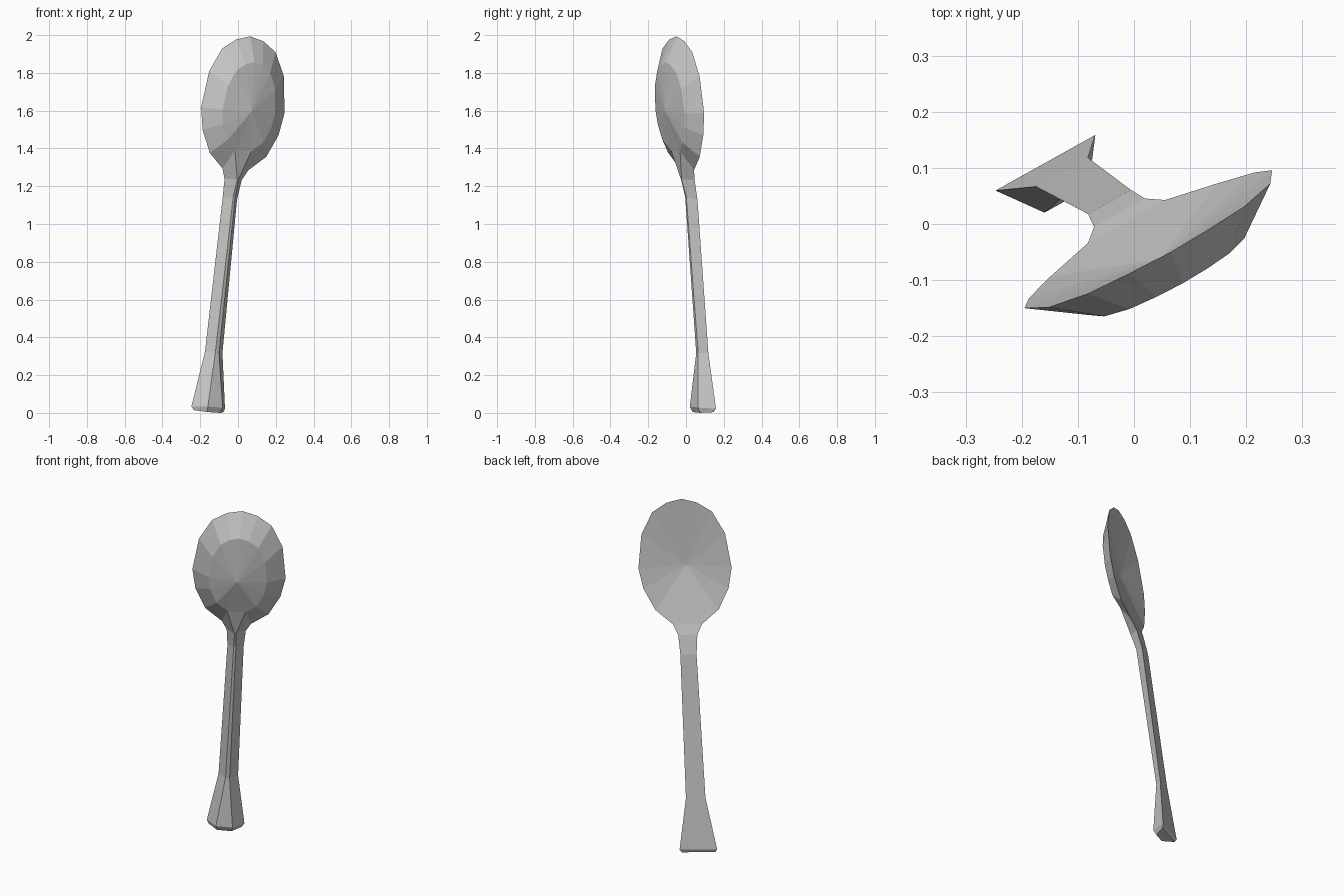
import bpy, bmesh
from mathutils import Matrix, Vector

cube = bpy.data.objects.get("Cube")
if cube:
    bpy.data.objects.remove(cube, do_unlink=True)

# One plain metal colour
metal = bpy.data.materials.new("light_grey_metal")
metal.use_nodes = True
colour = (0.6, 0.6, 0.6, 1)
metal.diffuse_color = colour
metal.node_tree.nodes["Principled BSDF"].inputs["Base Color"].default_value = colour

# Leaning frame of the spoon: across, out of the hollow side, along the handle
base = Vector((-0.159, 0.11, 0.025))
along = Vector((0.224, -0.16, 1.975)).normalized()
across = Vector((0.877, 0.48, 0))
across = (across - along * across.dot(along)).normalized()
out = along.cross(across)
frame = Matrix((across, out, along)).transposed().to_4x4()
frame.translation = base

bm = bmesh.new()


def vert(s, d, t):
    return bm.verts.new((s, d, t))


def section(back_half, back_d, back_t, front_half, front_d, front_t):
    """Trapezoid ring: back left, back right, front right, front left."""
    return [vert(-back_half, back_d, back_t), vert(back_half, back_d, back_t),
            vert(front_half, front_d, front_t), vert(-front_half, front_d, front_t)]


# Handle: flared foot with a chamfered end, narrowing to a ridged neck
rings = [section(0.09, -0.01, -0.008, 0.04, -0.065, -0.008),
         section(0.102, 0, 0.01, 0.045, -0.076, 0.022),
         section(0.053, 0.008, 0.305, 0.011, -0.03, 0.305),
         section(0.044, 0.022, 1.12, 0.006, -0.023, 1.14),
         section(0.052, 0.01, 1.228, 0.004, -0.041, 1.235)]
bm.faces.new(rings[0])
for low, high in zip(rings, rings[1:]):
    for i in range(4):
        j = (i + 1) % 4
        bm.faces.new((low[i], low[j], high[j], high[i]))
neck = rings[-1]

# Bowl rim, right half from neck to tip, then mirrored
half = [(0.079, -0.003, 1.284), (0.172, -0.013, 1.363), (0.231, -0.013, 1.483),
        (0.253, -0.010, 1.6), (0.227, -0.005, 1.795), (0.162, -0.002, 1.92),
        (0.082, 0, 1.973)]
profile = half + [(0, 0, 1.994)] + [(-s, d, t) for s, d, t in reversed(half)]
rim = [vert(*p) for p in profile]

# Rounded underside: a smaller ring closed by a shallow fan
centre = 1.605
belly = [vert(s * 0.63, -0.076 if t > 1.3 else -0.062, centre + (t - centre) * 0.67)
         for s, d, t in profile]
under = vert(0, -0.106, centre)
hollow = vert(0, -0.05, centre)
count = len(rim)
for i in range(count):
    j = (i + 1) % count
    if j:
        bm.faces.new((rim[i], rim[j], belly[j], belly[i]))
    bm.faces.new((belly[i], belly[j], under))
    bm.faces.new((rim[j], rim[i], hollow))

# Neck joining the handle to the bowl
bm.faces.new((neck[0], neck[1], rim[0], rim[-1]))
bm.faces.new((neck[1], neck[2], belly[0], rim[0]))
bm.faces.new((neck[2], neck[3], belly[-1], belly[0]))
bm.faces.new((neck[3], neck[0], rim[-1], belly[-1]))

# Lean the spoon and stand it on the ground
bm.transform(frame)
lowest = min(v.co.z for v in bm.verts)
bmesh.ops.translate(bm, verts=bm.verts, vec=(0, 0, -lowest))
bmesh.ops.recalc_face_normals(bm, faces=bm.faces)

mesh = bpy.data.meshes.new("spoon")
bm.to_mesh(mesh)
bm.free()
mesh.materials.append(metal)
spoon = bpy.data.objects.new("spoon", mesh)
bpy.context.collection.objects.link(spoon)
